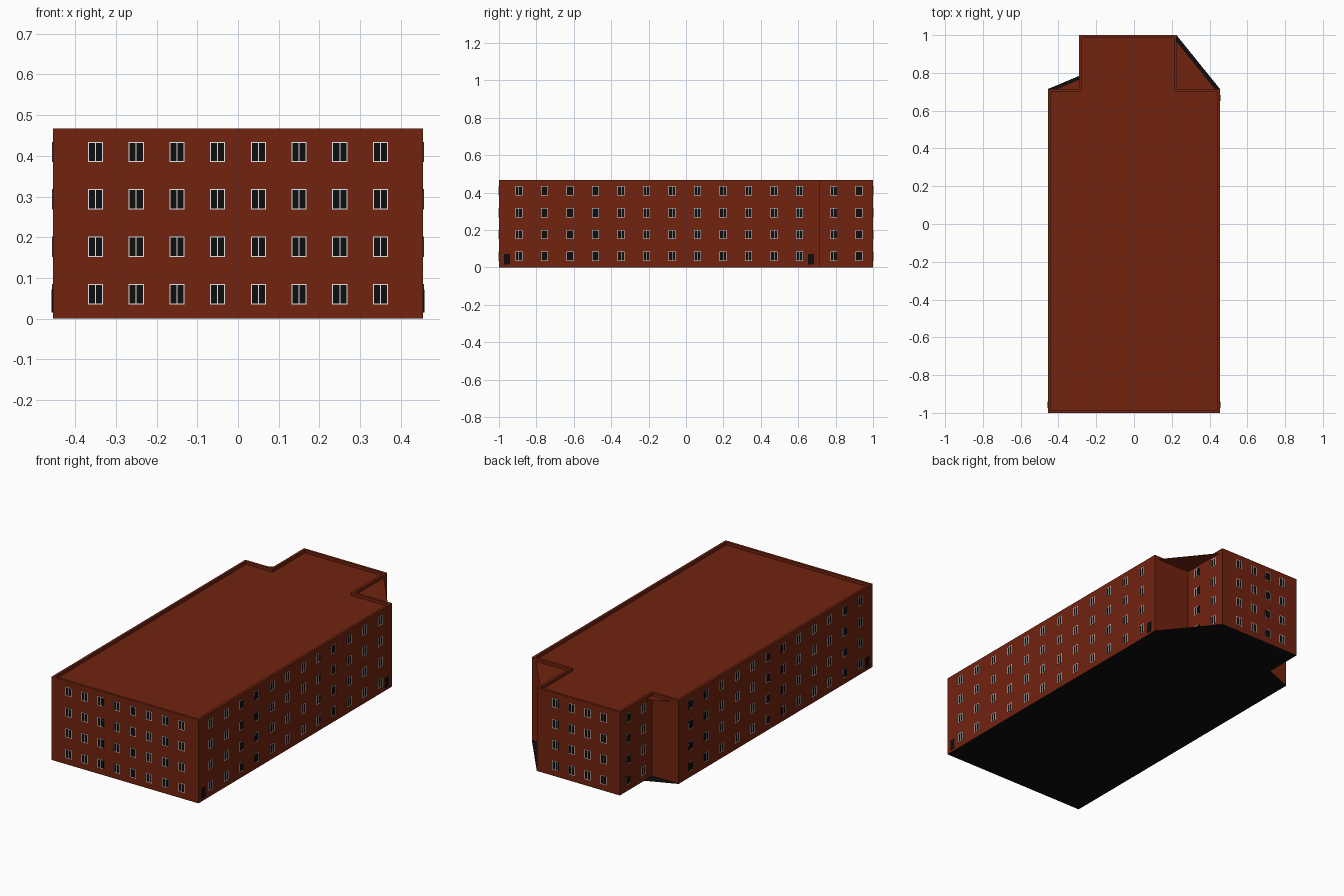
import bpy, bmesh
from mathutils import Vector

if "Cube" in bpy.data.objects:
    bpy.data.objects.remove(bpy.data.objects["Cube"])

X, YF, YB, YM = 0.455, -1.0, 1.0, 0.715     # main block extents, YM = rear step
TL, TR = -0.29, 0.225                       # rear wing sides
TOP, ROOF, W = 0.467, 0.45, 0.014           # parapet top, roof level, parapet width


def material(name, rgb):
    m = bpy.data.materials.new(name)
    m.diffuse_color = (*rgb, 1)
    m.use_nodes = True
    m.node_tree.nodes["Principled BSDF"].inputs["Base Color"].default_value = m.diffuse_color
    return m


BRICK = material("brick red", (0.165, 0.017, 0.005))
BLACK = material("dark glass", (0.004, 0.004, 0.004))
WHITE = material("white frame", (0.8, 0.8, 0.8))


def finish(name, bm, mats):
    me = bpy.data.meshes.new(name)
    bm.to_mesh(me)
    bm.free()
    for m in mats:
        me.materials.append(m)
    ob = bpy.data.objects.new(name, me)
    bpy.context.collection.objects.link(ob)
    return ob


def outline(d):
    """Footprint moved inward by d."""
    return [(-X + d, YF + d), (X - d, YF + d), (X - d, YM - d), (TR - d, YM - d),
            (TR - d, YB - d), (TL + d, YB - d), (TL + d, YM - d), (-X + d, YM - d)]


# Walls with a hollow parapet: outside, rim, inside
bm = bmesh.new()
rings = [[bm.verts.new((x, y, z)) for x, y in outline(d)]
         for d, z in ((0, 0), (0, TOP), (W, TOP), (W, ROOF - 0.002))]
for a, b in zip(rings, rings[1:]):
    for i in range(8):
        j = (i + 1) % 8
        bm.faces.new((a[i], a[j], b[j], b[i]))
finish("walls", bm, [BRICK])


def slab(name, d, z0, z1, mat):
    """Flat sheet that also bridges the two rear corners diagonally."""
    a, b = Vector((-X + d, YM - d)), Vector((TR - d, YB - d))
    t = (TL - a.x) / (b.x - a.x)
    pts = [(-X + d, YF + d), (X - d, YF + d), (X - d, YM - d), b,
           (TL, YB - d), (TL, a.y + t * (b.y - a.y)), a]
    bm = bmesh.new()
    face = bm.faces.new([bm.verts.new((p[0], p[1], z0)) for p in pts])
    ext = bmesh.ops.extrude_face_region(bm, geom=[face])
    bmesh.ops.translate(bm, vec=(0, 0, z1 - z0),
                        verts=[g for g in ext["geom"] if isinstance(g, bmesh.types.BMVert)])
    bmesh.ops.recalc_face_normals(bm, faces=bm.faces)
    finish(name, bm, [mat])


slab("roof", W, ROOF - 0.002, ROOF, BRICK)
slab("ground_plate", 0, 0, 0.001, BLACK)


def plate(bm, origin, along, normal, u, z, w, h, depth, idx):
    """Thin box on a wall, centred at u along the wall and height z."""
    c = Vector(origin) + along * u + Vector((0, 0, z))
    vs = [[bm.verts.new(c + along * (su * w / 2) + Vector((0, 0, sz * h / 2)) + normal * o)
           for su, sz in ((-1, -1), (1, -1), (1, 1), (-1, 1))] for o in (-0.001, depth)]
    faces = [bm.faces.new(vs[1])]
    for i in range(4):
        j = (i + 1) % 4
        faces.append(bm.faces.new((vs[0][i], vs[0][j], vs[1][j], vs[1][i])))
    for f in faces:
        f.material_index = idx


ROWS = [0.06 + 0.1165 * i for i in range(4)]
SIDE = [-0.893 + 0.1364 * i for i in range(12)]
WING = [0.79, 0.925]
ex, ey = Vector((1, 0, 0)), Vector((0, 1, 0))
WALLS = {
    "front_windows": ((0, YF, 0), ex, -ey, [-0.35 + 0.1 * i for i in range(8)]),
    "rear_windows": ((0, YB, 0), -ex, ey, [-0.11 + 0.1 * i for i in range(4)]),
    "right_windows": ((X, 0, 0), ey, ex, SIDE),
    "left_windows": ((-X, 0, 0), -ey, -ex, [-y for y in SIDE]),
    "wing_right_windows": ((TR, 0, 0), ey, ex, WING),
    "wing_left_windows": ((TL, 0, 0), -ey, -ex, [-y for y in WING]),
}

# Windows: dark pane, thin white surround and centre bar
PW, PH, BAR = 0.037, 0.05, 0.0025
for name, (o, along, n, cols) in WALLS.items():
    bm = bmesh.new()
    for u in cols:
        for z in ROWS:
            plate(bm, o, along, n, u, z, PW, PH, 0.001, 0)
            for s in (-1, 0, 1):
                plate(bm, o, along, n, u + s * (PW - BAR) / 2, z, BAR, PH, 0.0016, 1)
            for s in (-1, 1):
                plate(bm, o, along, n, u, z + s * (PH - BAR) / 2, PW, BAR, 0.0015, 1)
    bmesh.ops.recalc_face_normals(bm, faces=bm.faces)
    finish(name, bm, [BLACK, WHITE])

# Side doors
for name, o, along, n, us in (("right_doors", (X, 0, 0), ey, ex, (-0.957, 0.668)),
                              ("left_door", (-X, 0, 0), -ey, -ex, (0.957,))):
    bm = bmesh.new()
    for u in us:
        plate(bm, o, along, n, u, 0.043, 0.032, 0.056, 0.003, 0)
    finish(name, bm, [BLACK])
